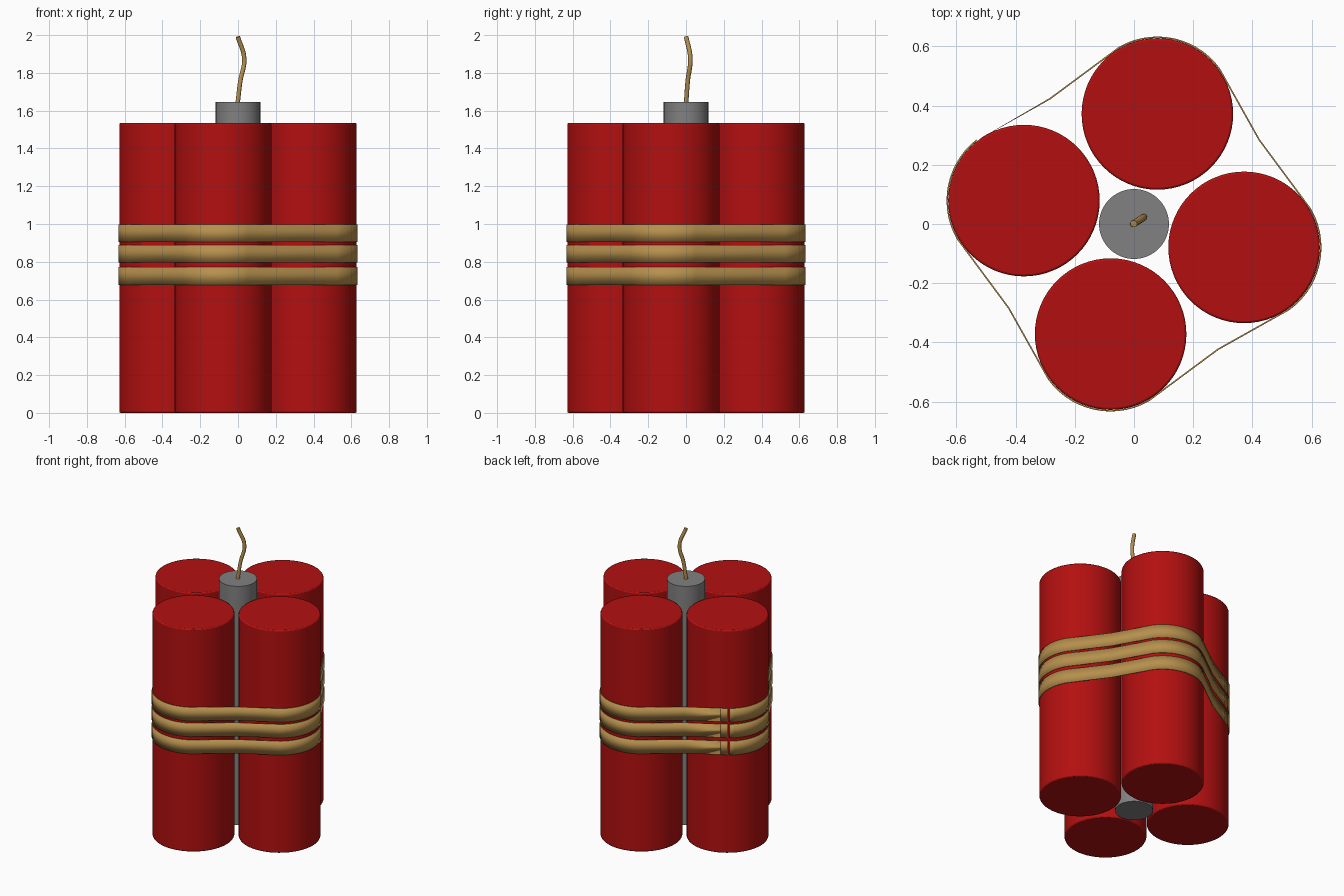
import bpy, bmesh, math
from mathutils import Vector

if "Cube" in bpy.data.objects:
    bpy.data.objects.remove(bpy.data.objects["Cube"])


def material(name, rgb):
    m = bpy.data.materials.new(name)
    m.diffuse_color = (*rgb, 1)
    m.use_nodes = True
    m.node_tree.nodes["Principled BSDF"].inputs["Base Color"].default_value = m.diffuse_color
    return m


RED = material("red paper", (0.45, 0.005, 0.005))
TAN = material("tan twine", (0.47, 0.28, 0.075))
GREY = material("grey metal", (0.22, 0.22, 0.22))

STICK_R, STICK_H = 0.256, 1.535
CENTRE = Vector((-0.372, 0.079))      # the left stick; the rest are quarter turns


def turn(p, quarter):
    a = quarter * math.pi / 2
    return Vector((p.x * math.cos(a) - p.y * math.sin(a),
                   p.x * math.sin(a) + p.y * math.cos(a)))


def cylinder(name, x, y, r, h, mat, bevel=0):
    bpy.ops.mesh.primitive_cylinder_add(vertices=64, radius=r, depth=h,
                                        location=(x, y, h / 2))
    ob = bpy.context.object
    ob.name = name
    ob.data.materials.append(mat)
    if bevel:
        b = ob.modifiers.new("soft rim", 'BEVEL')
        b.width, b.segments, b.limit_method = bevel, 2, 'ANGLE'
    bpy.ops.object.shade_smooth_by_angle(angle=math.radians(35))
    return ob


# Four sticks around a central core
for q in range(4):
    c = turn(CENTRE, q)
    cylinder(f"stick_{q + 1}", c.x, c.y, STICK_R, STICK_H, RED, 0.007)
cylinder("core", 0, 0, 0.118, 1.645, GREY)


# Path of the straps: arcs on the sticks, slack spans between them, one gap
def arc(c, a0, a1, n=14):
    return [c + Vector((math.cos(math.radians(a0 + (a1 - a0) * i / n)),
                        math.sin(math.radians(a0 + (a1 - a0) * i / n)))) * 0.2565
            for i in range(n + 1)]


axis = math.degrees(math.atan2(CENTRE.y, CENTRE.x))
a_in, a_out = axis - 42, axis + 42
# the slack middle of the span that leads onto the left stick
slack = turn(Vector((0.421, 0.283)), 1)

path = arc(CENTRE, 128, a_out)
for q in range(1, 4):
    path.append(turn(slack, q))
    path += [turn(p, q) for p in arc(CENTRE, a_in, a_out)]
path.append(slack)
path += arc(CENTRE, a_in, 114, 4)


def strap(name, z0, z1):
    bm = bmesh.new()
    low = [bm.verts.new((p.x, p.y, z0)) for p in path]
    high = [bm.verts.new((p.x, p.y, z1)) for p in path]
    for i in range(len(path) - 1):
        bm.faces.new((low[i], low[i + 1], high[i + 1], high[i]))
    me = bpy.data.meshes.new(name)
    bm.to_mesh(me)
    bm.free()
    me.materials.append(TAN)
    ob = bpy.data.objects.new(name, me)
    bpy.context.collection.objects.link(ob)
    s = ob.modifiers.new("thickness", 'SOLIDIFY')
    s.thickness, s.offset = 0.005, 1
    bpy.context.view_layer.objects.active = ob
    bpy.ops.object.select_all(action='DESELECT')
    ob.select_set(True)
    bpy.ops.object.shade_smooth_by_angle(angle=math.radians(35))


strap("top_strap", 0.905, 0.998)
strap("middle_strap", 0.796, 0.889)
strap("bottom_strap", 0.678, 0.773)

# Curved fuse
cu = bpy.data.curves.new("fuse", 'CURVE')
cu.dimensions = '3D'
cu.bevel_depth, cu.bevel_resolution, cu.use_fill_caps = 0.012, 3, True
sp = cu.splines.new('BEZIER')
pts = [(-0.003, 0, 1.63), (0.012, 0.009, 1.755), (0.033, 0.023, 1.875), (-0.001, 0.001, 1.991)]
sp.bezier_points.add(len(pts) - 1)
for bp, co in zip(sp.bezier_points, pts):
    bp.co = co
    bp.handle_left_type = bp.handle_right_type = 'AUTO'
cu.materials.append(TAN)
bpy.context.collection.objects.link(bpy.data.objects.new("fuse", cu))
